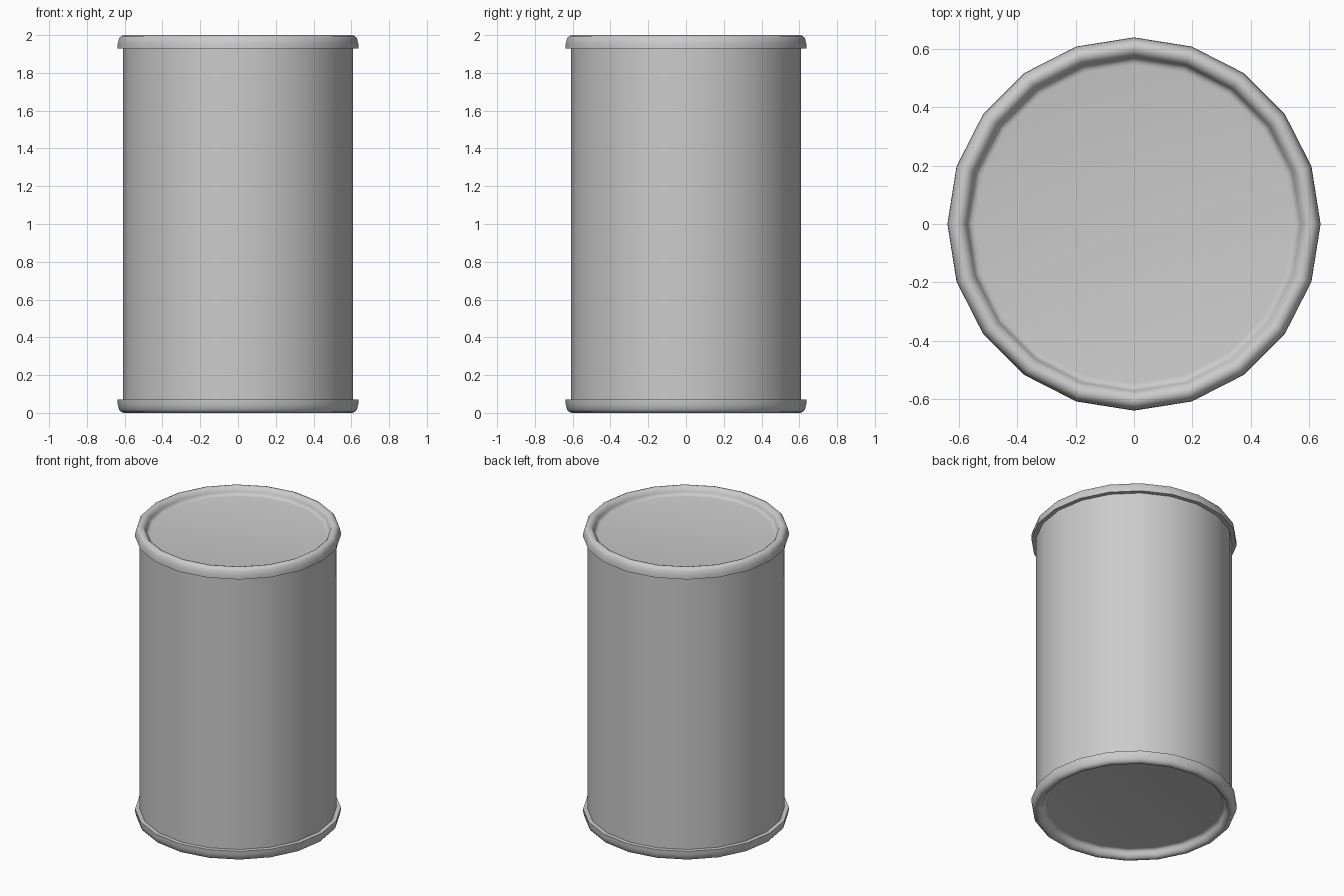
import bpy, bmesh, math

if "Cube" in bpy.data.objects:
    bpy.data.objects.remove(bpy.data.objects["Cube"])

SIDES = 20


def finish(bm, name, angle=40):
    bmesh.ops.remove_doubles(bm, verts=bm.verts, dist=1e-5)
    bmesh.ops.recalc_face_normals(bm, faces=bm.faces)
    mesh = bpy.data.meshes.new(name)
    bm.to_mesh(mesh)
    bm.free()
    ob = bpy.data.objects.new(name, mesh)
    bpy.context.collection.objects.link(ob)
    bpy.ops.object.select_all(action='DESELECT')
    ob.select_set(True)
    bpy.context.view_layer.objects.active = ob
    bpy.ops.object.shade_smooth_by_angle(angle=math.radians(angle))
    return ob


def lathe(name, profile, closed=False, cap_end=False):
    """Revolve (radius, z) points around z with SIDES segments."""
    bm = bmesh.new()
    rings = []
    for r, z in profile:
        rings.append([bm.verts.new((r * math.cos(2 * math.pi * i / SIDES),
                                    r * math.sin(2 * math.pi * i / SIDES), z))
                      for i in range(SIDES)])
    pairs = list(zip(rings, rings[1:]))
    if closed:
        pairs.append((rings[-1], rings[0]))
    for a, b in pairs:
        for i in range(SIDES):
            j = (i + 1) % SIDES
            bm.faces.new((a[i], a[j], b[j], b[i]))
    if cap_end:
        bm.faces.new(rings[-1])
    return finish(bm, name)


# Rolled rim with a recessed lid, as (radius, distance in from the end)
end_profile = [(0.61, 0.07), (0.638, 0.07), (0.637, 0.045), (0.63, 0.018),
               (0.62, 0.006), (0.605, 0.0), (0.59, 0.004), (0.578, 0.014),
               (0.571, 0.03), (0.566, 0.042), (0.556, 0.049), (0.545, 0.051)]

# One continuous shell: bottom end, straight wall, top end
lathe("can_wall", [(0.61, 0.07), (0.61, 1.93)])
lathe("top_end", [(r, 2 - d) for r, d in end_profile], cap_end=True)
lathe("bottom_end", end_profile, cap_end=True)

# Open shells need outward normals: lids face away from the can's middle
for name, sign in (("top_end", 1), ("bottom_end", -1)):
    mesh = bpy.data.objects[name].data
    lid = max(mesh.polygons, key=lambda p: p.area)
    if lid.normal.z * sign < 0:
        mesh.flip_normals()
wall = bpy.data.objects["can_wall"].data
if wall.polygons[0].normal.dot(wall.polygons[0].center) < 0:
    wall.flip_normals()
